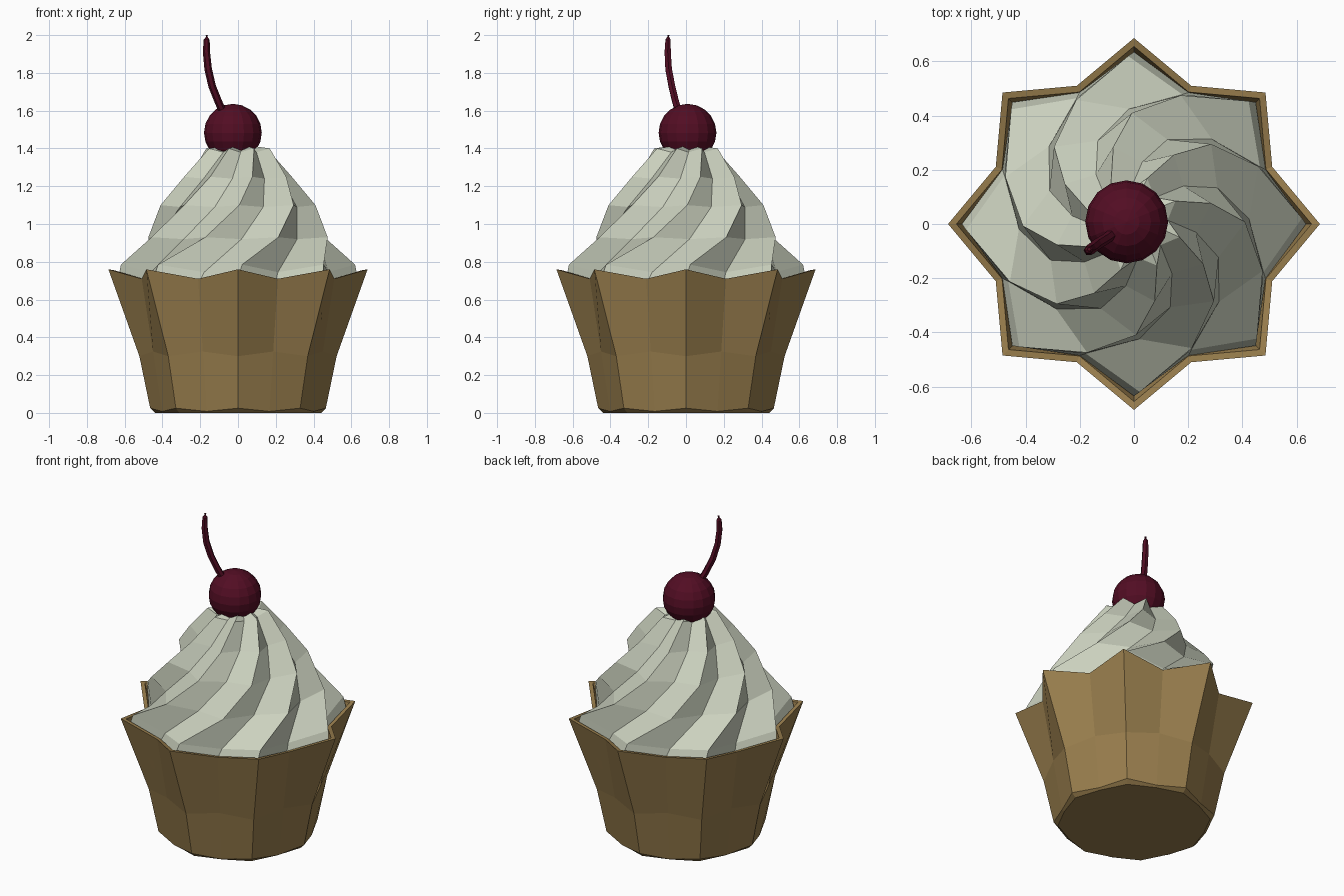
import bpy, bmesh, math
from mathutils import Vector

if "Cube" in bpy.data.objects:
    bpy.data.objects.remove(bpy.data.objects["Cube"])


def material(name, rgb):
    m = bpy.data.materials.new(name)
    m.diffuse_color = (*rgb, 1)
    m.use_nodes = True
    m.node_tree.nodes["Principled BSDF"].inputs["Base Color"].default_value = m.diffuse_color
    return m


TAN = material("tan paper", (0.32, 0.21, 0.075))
CREAM = material("pale cream", (0.60, 0.64, 0.52))
RED = material("dark red", (0.085, 0.004, 0.017))


def finish(bm, name, mat):
    bmesh.ops.recalc_face_normals(bm, faces=bm.faces)
    me = bpy.data.meshes.new(name)
    bm.to_mesh(me)
    bm.free()
    me.materials.append(mat)
    ob = bpy.data.objects.new(name, me)
    bpy.context.collection.objects.link(ob)
    return ob


def bridge(bm, rings):
    """Join successive rings with quads and cap both ends."""
    for a, b in zip(rings, rings[1:]):
        n = len(a)
        for i in range(n):
            j = (i + 1) % n
            bm.faces.new((a[i], a[j], b[j], b[i]))
    bm.faces.new(rings[0])
    bm.faces.new(rings[-1])


def star_loft(name, levels, mat):
    """Levels: tip radius, tip z, valley radius, valley z, twist in degrees."""
    bm = bmesh.new()
    rings = []
    for rt, zt, rv, zv, tw in levels:
        ring = []
        for i in range(16):
            a = math.radians(22.5 * i + tw)
            r, z = (rv, zv) if i % 2 else (rt, zt)
            ring.append(bm.verts.new((r * math.cos(a), r * math.sin(a), z)))
        rings.append(ring)
    bridge(bm, rings)
    return finish(bm, name, mat)


# Pleated paper cup: outside wall, rim, inside wall
star_loft("wrapper", [
    (0.44, 0.0, 0.42, 0.0, 0),
    (0.465, 0.025, 0.435, 0.008, 0),
    (0.522, 0.30, 0.487, 0.325, 0),
    (0.686, 0.76, 0.552, 0.71, 0),
    (0.655, 0.755, 0.527, 0.705, 0),
    (0.495, 0.30, 0.462, 0.325, 0),
    (0.435, 0.04, 0.41, 0.03, 0),
], TAN)

# Twisted frosting swirl
star_loft("frosting", [
    (0.62, 0.66, 0.51, 0.66, 0),
    (0.635, 0.71, 0.525, 0.70, 0),
    (0.62, 0.785, 0.51, 0.745, 2),
    (0.505, 0.93, 0.425, 0.92, 25),
    (0.41, 1.10, 0.335, 1.09, 46),
    (0.295, 1.25, 0.23, 1.24, 60),
    (0.175, 1.40, 0.125, 1.38, 74),
    (0.10, 1.41, 0.08, 1.40, 80),
], CREAM)

# Cherry
bm = bmesh.new()
bmesh.ops.create_uvsphere(bm, u_segments=16, v_segments=10, radius=0.153)
bmesh.ops.translate(bm, verts=bm.verts, vec=(-0.027, 0.008, 1.483))
finish(bm, "cherry", RED)

# Curved cherry stem, swept from a six-sided section
path = [(-0.07, -0.03, 1.57, 0.02), (-0.105, -0.056, 1.65, 0.02),
        (-0.137, -0.075, 1.73, 0.02), (-0.158, -0.092, 1.82, 0.02),
        (-0.167, -0.097, 1.91, 0.019), (-0.166, -0.095, 1.975, 0.016),
        (-0.165, -0.093, 2.0, 0.007)]
bm = bmesh.new()
pts = [Vector(p[:3]) for p in path]
rings = []
for k, p in enumerate(pts):
    d = (pts[min(k + 1, len(pts) - 1)] - pts[max(k - 1, 0)]).normalized()
    u = d.cross(Vector((0, 1, 0))).normalized()
    v = d.cross(u)
    if k == len(pts) - 1:
        u, v = Vector((1, 0, 0)), Vector((0, -1, 0))
        u, v = u, -v if d.cross(u).dot(v) < 0 else v
    rings.append([bm.verts.new(p + path[k][3] * (u * math.cos(t) + v * math.sin(t)))
                  for t in (i * math.pi / 3 for i in range(6))])
bridge(bm, rings)
finish(bm, "cherry_stem", RED)
